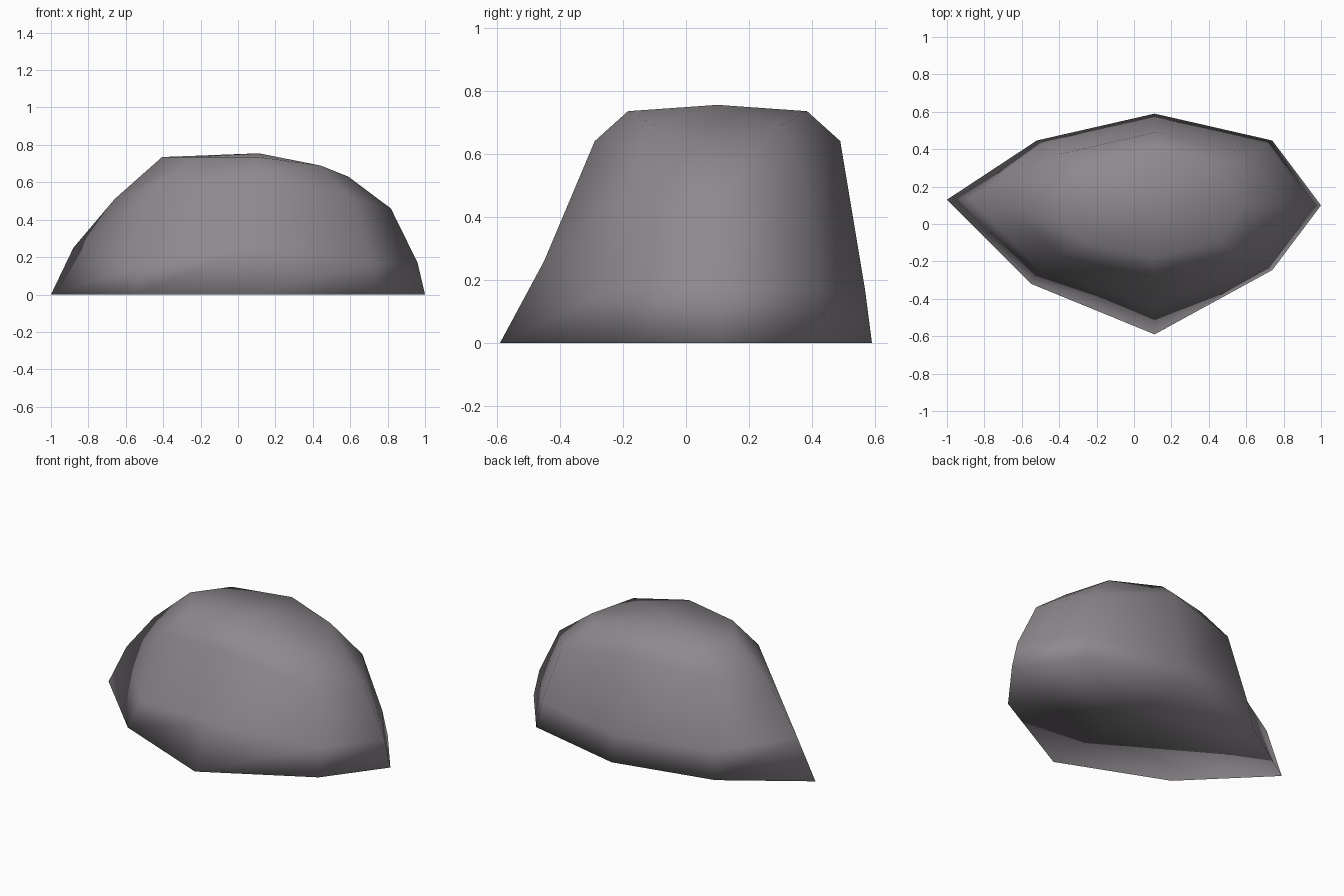
import bpy, bmesh, math

if "Cube" in bpy.data.objects:
    bpy.data.objects.remove(bpy.data.objects["Cube"])

CX, CY = 0.11, 0.10          # crown position
RX, RY = 0.89, 0.49          # base half-lengths
S = math.sqrt(0.5)
# compass directions: E, NE, N, NW, W, SW, S, SE
DIRS = [(1, 0), (S, S), (0, 1), (-S, S), (-1, 0), (-S, -S), (0, -1), (S, -S)]

# each ring: scale, heights around the compass
RINGS = [
    (1.0,   [0] * 8),
    (0.955, [0.17, 0.16, 0.17, 0.17, 0.25, 0.15, 0.26, 0.17]),
    (0.795, [0.46, 0.51, 0.64, 0.59, 0.51, 0.59, 0.64, 0.51]),
    (0.58,  [0.63, 0.69, 0.735, 0.735, 0.735, 0.735, 0.735, 0.69]),
]
# spots where the stone bulges out or in: (ring, direction) -> x, y
PULLED = {
    (0, 4): (-1.0, 0.13), (0, 5): (-0.55, -0.32), (0, 6): (0.11, -0.59),
    (1, 4): (-0.88, 0.14), (1, 5): (-0.51, -0.24), (1, 6): (0.11, -0.45),
    (2, 4): (-0.66, 0.10), (2, 5): (-0.39, -0.17),
    (3, 0): (0.59, 0.10), (3, 1): (0.44, 0.30), (3, 7): (0.44, -0.10),
}

# boulder: stacked eight-sided rings closed by a crown and a flat base
bm = bmesh.new()
rings = []
for r, (scale, heights) in enumerate(RINGS):
    ring = []
    for d, (dx, dy) in enumerate(DIRS):
        x, y = PULLED.get((r, d), (CX + RX * scale * dx, CY + RY * scale * dy))
        ring.append(bm.verts.new((x, y, heights[d])))
    rings.append(ring)
crown = bm.verts.new((CX, CY, 0.755))
base = bm.verts.new((CX, CY, 0))
for i in range(8):
    j = (i + 1) % 8
    for low, high in zip(rings, rings[1:]):
        bm.faces.new((low[i], low[j], high[j], high[i]))
    bm.faces.new((rings[-1][i], rings[-1][j], crown))
    bm.faces.new((rings[0][j], rings[0][i], base))
bmesh.ops.recalc_face_normals(bm, faces=bm.faces)
for f in bm.faces:
    f.smooth = True

mesh = bpy.data.meshes.new("boulder")
bm.to_mesh(mesh)
bm.free()
stone = bpy.data.materials.new("grey stone")
stone.diffuse_color = (0.27, 0.25, 0.27, 1)
stone.use_nodes = True
stone.node_tree.nodes["Principled BSDF"].inputs["Base Color"].default_value = stone.diffuse_color
mesh.materials.append(stone)
bpy.context.collection.objects.link(bpy.data.objects.new("boulder", mesh))
